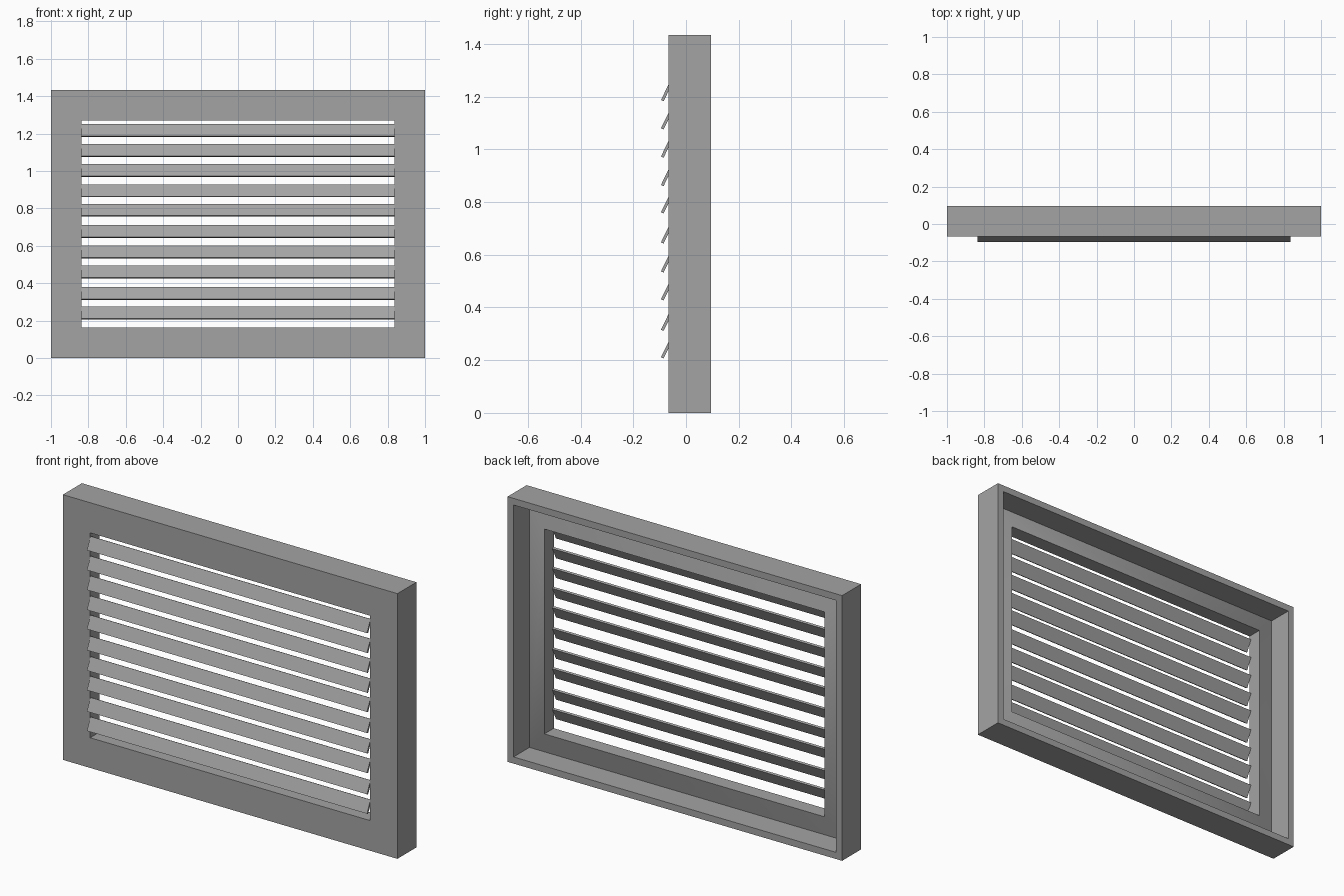
import bpy
import bmesh

cube = bpy.data.objects.get("Cube")
if cube:
    bpy.data.objects.remove(cube, do_unlink=True)

WIDTH, HEIGHT, BORDER = 2.0, 1.433, 0.163

grey = bpy.data.materials.new("matte_grey")
grey.use_nodes = True
colour = (0.37, 0.37, 0.37, 1)
grey.diffuse_color = colour
grey.node_tree.nodes["Principled BSDF"].inputs["Base Color"].default_value = colour


def finish(bm, name):
    bmesh.ops.recalc_face_normals(bm, faces=bm.faces)
    mesh = bpy.data.meshes.new(name)
    bm.to_mesh(mesh)
    bm.free()
    mesh.materials.append(grey)
    obj = bpy.data.objects.new(name, mesh)
    bpy.context.collection.objects.link(obj)
    return obj


def bridge_loops(bm, loops):
    """Join each ring of vertices to the next, wrapping around."""
    count = len(loops)
    for i in range(count):
        a, b = loops[i], loops[(i + 1) % count]
        n = len(a)
        for j in range(n):
            k = (j + 1) % n
            bm.faces.new((a[j], a[k], b[k], b[j]))


# Frame: moulded section (inset, depth) carried round the rectangle
section = [(0, -0.067), (0, 0.095), (0.036, 0.095),
           (0.036, -0.040), (BORDER, 0.013), (BORDER, -0.067)]
bm = bmesh.new()
rings = []
for inset, y in section:
    x, low, high = WIDTH / 2 - inset, inset, HEIGHT - inset
    rings.append([bm.verts.new((px, y, pz)) for px, pz in
                  ((-x, low), (x, low), (x, high), (-x, high))])
bridge_loops(bm, rings)
frame = finish(bm, "frame")

# Smooth the sloped inner moulding across its mitres, keep other edges sharp
bpy.ops.object.select_all(action="DESELECT")
frame.select_set(True)
bpy.context.view_layer.objects.active = frame
bpy.ops.object.shade_smooth_by_angle(angle=0.7)

# Slats: thin tilted boards spanning the opening
SLAT_WIDTH, THICKNESS = 0.071, 0.011
RISE, RUN = 0.90, 0.44
half = WIDTH / 2 - BORDER
bottoms = [0.206, 0.311, 0.426, 0.532, 0.642, 0.756, 0.860, 0.968, 1.075, 1.182]
for number, z in enumerate(bottoms, 1):
    bm = bmesh.new()
    front = (-0.095, z + RUN * THICKNESS)
    up = (RUN * SLAT_WIDTH, RISE * SLAT_WIDTH)
    back = (RISE * THICKNESS, -RUN * THICKNESS)
    outline = [(front[0] + a * up[0] + b * back[0], front[1] + a * up[1] + b * back[1])
               for a, b in ((0, 0), (1, 0), (1, 1), (0, 1))]
    ends = [[bm.verts.new((x, y, pz)) for y, pz in outline] for x in (-half, half)]
    for j in range(4):
        k = (j + 1) % 4
        bm.faces.new((ends[0][j], ends[0][k], ends[1][k], ends[1][j]))
    for end in ends:
        bm.faces.new(end)
    finish(bm, f"slat_{number}")
